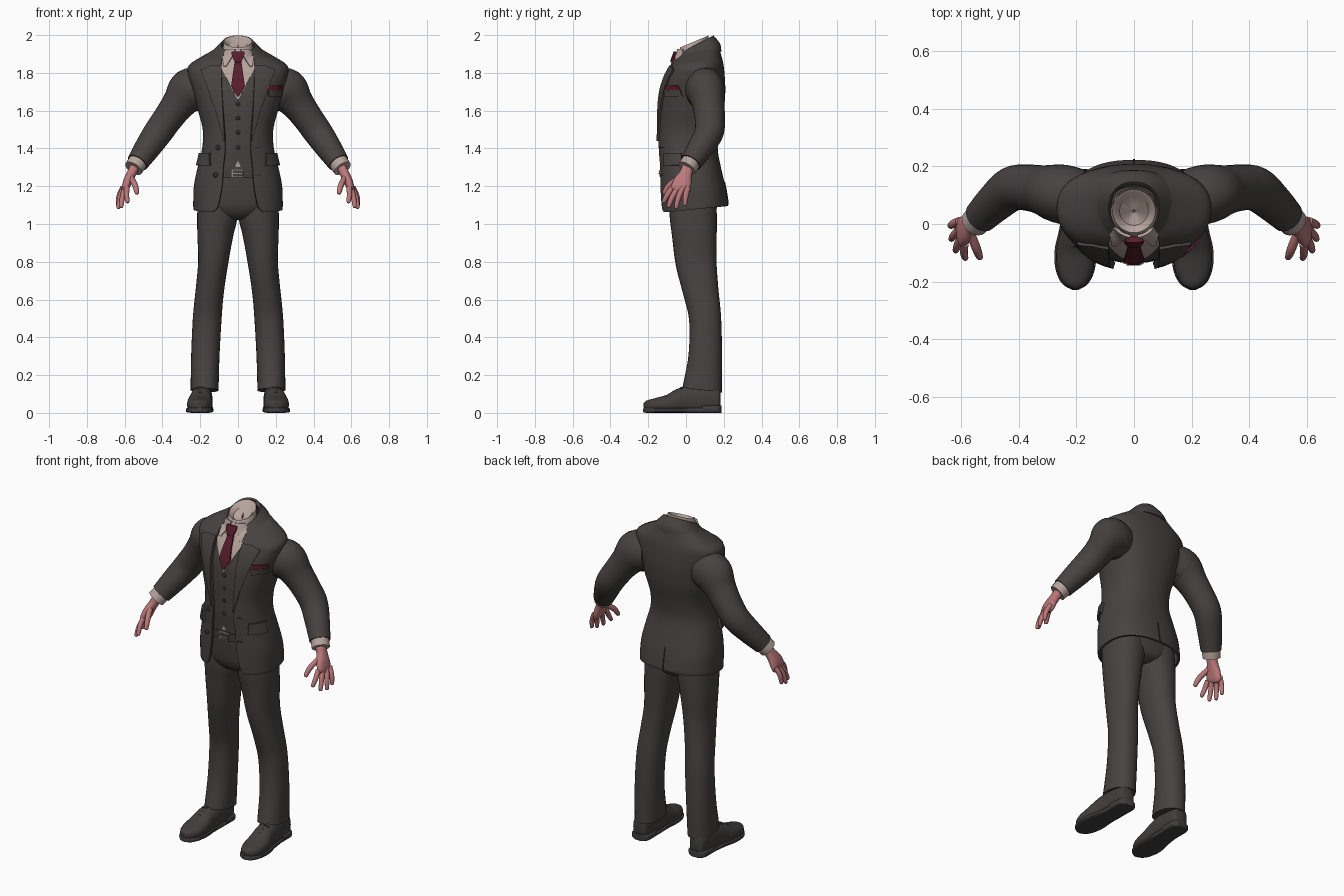
import bpy, bmesh, math
from mathutils import Vector
from mathutils.bvhtree import BVHTree

if "Cube" in bpy.data.objects:
    bpy.data.objects.remove(bpy.data.objects["Cube"])


def material(name, rgb):
    m = bpy.data.materials.new(name)
    m.diffuse_color = (*rgb, 1)
    m.use_nodes = True
    m.node_tree.nodes["Principled BSDF"].inputs["Base Color"].default_value = m.diffuse_color
    return m


SUIT = material("charcoal cloth", (0.062, 0.055, 0.052))
SHOE = material("dark leather", (0.053, 0.048, 0.046))
DARK = material("button black", (0.03, 0.027, 0.026))
SHIRT = material("beige shirt", (0.47, 0.37, 0.335))
SKIN = material("skin", (0.50, 0.19, 0.195))
TIE = material("wine red", (0.095, 0.012, 0.025))
METAL = material("buckle metal", (0.28, 0.26, 0.24))


def smooth(rows, k=5):
    """Catmull-Rom interpolation of number rows."""
    p = [Vector(r) for r in rows]
    p = [2 * p[0] - p[1]] + p + [2 * p[-1] - p[-2]]
    out = []
    for i in range(1, len(p) - 2):
        a, b, c, d = p[i - 1:i + 3]
        for j in range(k):
            t = j / k
            out.append(0.5 * (2 * b + (c - a) * t + (2 * a - 5 * b + 4 * c - d) * t * t
                              + (3 * b - a - 3 * c + d) * t ** 3))
    return out + [p[-2]]


def spow(v, e):
    return math.copysign(abs(v) ** e, v)


def make(name, grid, mat, wall=0, offset=-1, mirror=False, cap=False, recalc=True):
    """Skin a grid of points; optional wall thickness, mirror and end caps."""
    bm = bmesh.new()
    vs = [[bm.verts.new(p) for p in row] for row in grid]
    for r, s in zip(vs, vs[1:]):
        for j in range(len(r) - 1):
            bm.faces.new((r[j], r[j + 1], s[j + 1], s[j]))
    if cap:
        bm.faces.new(vs[0][:-1])
        bm.faces.new(vs[-1][:-1])
    bmesh.ops.remove_doubles(bm, verts=bm.verts, dist=1e-5)
    bmesh.ops.dissolve_degenerate(bm, edges=bm.edges, dist=1e-6)
    if recalc:
        bmesh.ops.recalc_face_normals(bm, faces=bm.faces)
    me = bpy.data.meshes.new(name)
    bm.to_mesh(me)
    bm.free()
    me.materials.append(mat)
    ob = bpy.data.objects.new(name, me)
    bpy.context.collection.objects.link(ob)
    if wall:
        s = ob.modifiers.new("wall", 'SOLIDIFY')
        s.thickness, s.offset = wall, offset
    if mirror:
        ob.modifiers.new("mirror", 'MIRROR')
    return ob


def body_grid(rows, n=2.4, seg=56, closed=False):
    """Rows: front z, back z, half width, front y, back y, half opening."""
    grid = []
    for zf, zb, w, yf, yb, ox in rows:
        ox = 0 if closed else max(ox, 0)
        t0 = math.asin(min(1, ox / w) ** (n / 2))
        line = []
        for j in range(seg + 1):
            t = t0 + (2 * math.pi - 2 * t0) * j / seg
            y = (yf + yb) / 2 - (yb - yf) / 2 * spow(math.cos(t), 2 / n)
            f = (y - yf) / (yb - yf)
            line.append(Vector((w * spow(math.sin(t), 2 / n), y, zf + (zb - zf) * f)))
        grid.append(line)
    return grid


def tube(name, rows, mat, n=2, ref=(0, 1, 0), seg=24, k=5, mirror=True, floor=None):
    """Rows: x, y, z, radius along ref, radius across it."""
    rows = smooth(rows, k)
    c = [Vector(r[:3]) for r in rows]
    grid = []
    for i, r in enumerate(rows):
        t = (c[min(i + 1, len(c) - 1)] - c[max(i - 1, 0)]).normalized()
        u = Vector(ref)
        u = (u - t * u.dot(t)).normalized()
        v = t.cross(u)
        line = []
        for j in range(seg + 1):
            a = 2 * math.pi * j / seg
            p = c[i] + u * r[3] * spow(math.cos(a), 2 / n) + v * r[4] * spow(math.sin(a), 2 / n)
            if floor is not None:
                p.z = max(p.z, floor)
            line.append(p)
        grid.append(line)
    return make(name, grid, mat, mirror=mirror, cap=True)


def tree_of(*grids):
    pts, faces = [], []
    for g in grids:
        m, base = len(g[0]), len(pts)
        pts += [p for row in g for p in row]
        faces += [(base + i * m + j, base + i * m + j + 1, base + (i + 1) * m + j + 1, base + (i + 1) * m + j)
                  for i in range(len(g) - 1) for j in range(m - 1)]
    return BVHTree.FromPolygons(pts, faces)


def land(tree, p, d):
    hit = tree.ray_cast(p - d * 2, d)[0]
    return hit if hit else tree.find_nearest(p)[0]


def drape(name, tree, rows, mat, thick=0.008, lift=0.0, way='front', mirror=False, cols=6):
    """Lay a plate on a surface. Rows: z, start, end across the plate."""
    d = {'front': Vector((0, 1, 0)), 'back': Vector((0, -1, 0)), 'side': Vector((-1, 0, 0))}[way]
    fine = []
    for a, b in zip(rows, rows[1:]):
        fine += [Vector(a).lerp(Vector(b), i / 4) for i in range(4)]
    fine.append(Vector(rows[-1]))
    grid = []
    for z, s, e in fine:
        line = []
        for j in range(cols + 1):
            q = s + (e - s) * j / cols
            p = Vector((0.3, q, z)) if way == 'side' else Vector((q, -0.1 * d.y, z))
            line.append(land(tree, p, d) - d * (thick / 2 + lift))
        grid.append(line)
    return make(name, grid, mat, wall=thick, offset=0, mirror=mirror)


def button(name, tree, x, z, r=0.011):
    p = land(tree, Vector((x, -0.1, z)), Vector((0, 1, 0)))
    bpy.ops.mesh.primitive_uv_sphere_add(segments=12, ring_count=8, radius=r, location=p)
    ob = bpy.context.object
    ob.name, ob.scale = name, (1, 0.55, 1)
    ob.data.materials.append(DARK)


# Jacket body
jacket_rows = smooth([
    (1.06, 1.095, .236, -.138, .222, .135), (1.09, 1.12, .237, -.14, .221, .108),
    (1.20, 1.20, .234, -.142, .208, .085), (1.30, 1.30, .214, -.143, .185, .078),
    (1.40, 1.40, .190, -.150, .168, .068), (1.50, 1.50, .187, -.150, .180, .072),
    (1.60, 1.60, .212, -.148, .200, .080), (1.70, 1.70, .238, -.138, .208, .086),
    (1.78, 1.78, .262, -.112, .205, .088), (1.83, 1.845, .262, -.085, .198, .088),
    (1.865, 1.895, .200, -.062, .186, .085), (1.885, 1.945, .130, -.042, .170, .080),
    (1.90, 1.985, .088, -.025, .138, .066)])
make("jacket", body_grid(jacket_rows), SUIT, wall=0.012, recalc=False)
jacket = tree_of(body_grid(jacket_rows, closed=True))

# Waistcoat under the jacket, and the shirt neck with its dished opening
vest_rows = [(a, b - .01, w - .016, f + .015, k - .016, 0) for a, b, w, f, k, o in jacket_rows if a > 1.285]
vest_grid = body_grid(vest_rows)
make("waistcoat", vest_grid, SUIT, recalc=False)
neck_rows = [(1.80, 1.90, .095, -.068, .118, 0), (1.87, 1.94, .084, -.055, .120, 0),
             (1.935, 1.998, .074, -.030, .120, 0), (1.932, 1.994, .066, -.022, .112, 0),
             (1.915, 1.965, .050, -.005, .095, 0), (1.915, 1.945, .004, .040, .050, 0)]
neck_grid = body_grid(neck_rows, n=2)
make("shirt_neck", neck_grid, SHIRT, recalc=False)
chest = tree_of(vest_grid, neck_grid[:3])

# Shirt front, collar points and tie
drape("shirt_front", chest, [(1.655, 0, 0), (1.74, -.045, .045), (1.82, -.086, .086), (1.89, -.088, .088)],
      SHIRT, 0.006, cols=12)
drape("shirt_hem", chest, [(1.335, 0, 0), (1.292, -.022, .022)], SHIRT, 0.005)
drape("shirt_collar", chest, [(1.925, .012, .062), (1.88, .032, .082), (1.835, .062, .078)],
      SHIRT, 0.010, 0.004, mirror=True)
drape("tie_blade", chest, [(1.87, -.016, .016), (1.73, -.036, .036), (1.675, -.004, .004)], TIE, 0.012, 0.004)
drape("tie_knot", chest, [(1.91, -.030, .030), (1.895, -.032, .032), (1.855, -.016, .016)], TIE, 0.022, 0.004)
for i, z in enumerate((1.635, 1.56, 1.485, 1.405)):
    button("waistcoat_button_%d" % i, chest, 0, z)

# Lapels and collar
drape("lapels", jacket, [(1.44, .070, .074), (1.58, .078, .112), (1.72, .085, .160), (1.815, .088, .196),
                         (1.835, .088, .145)], SUIT, 0.012, mirror=True)
collar_rows = smooth([(1.825, 1.915, .172, -.088, .188, .088), (1.865, 1.955, .132, -.066, .180, .084),
                      (1.905, 1.998, .088, -.034, .146, .066)])
make("jacket_collar", body_grid(collar_rows, n=2.2), SUIT, wall=0.012, recalc=False)

# Pockets, handkerchief, jacket buttons, buttonholes and back vent
drape("pocket_flaps", jacket, [(1.375, -.112, -.025), (1.31, -.116, -.025)], SUIT, 0.016, way='side', mirror=True)
drape("breast_pocket", jacket, [(1.708, .160, .232), (1.675, .163, .228)], SUIT, 0.012)
drape("handkerchief", jacket, [(1.732, .160, .232), (1.708, .160, .232)], TIE, 0.009)
for i, (x, z) in enumerate(((-.105, 1.405), (-.118, 1.26))):
    button("jacket_button_%d" % i, jacket, x, z, 0.014)
    drape("buttonhole_%d" % i, jacket, [(z + .003, .09, .125), (z - .003, .09, .125)], DARK, 0.004)
drape("back_vent", jacket, [(1.225, -.003, .003), (1.10, -.004, .004)], DARK, 0.004, way='back')

# Trousers and belt
seat = smooth([(1.02, 1.02, .060, -.03, .11, 0), (1.045, 1.045, .135, -.075, .15, 0),
               (1.10, 1.10, .205, -.105, .165, 0), (1.20, 1.20, .200, -.118, .165, 0),
               (1.30, 1.30, .185, -.124, .150, 0)])
make("trouser_seat", body_grid(seat), SUIT, cap=True)
tube("trouser_legs", [(.105, .034, 1.18, .125, .102), (.109, .038, 1.05, .125, .107), (.120, .044, .95, .119, .096),
                      (.131, .053, .80, .109, .080), (.149, .077, .65, .095, .075), (.163, .101, .50, .085, .076),
                      (.173, .102, .30, .089, .075), (.177, .085, .12, .105, .074)], SUIT, n=2.2, seg=32)
belt_grid = body_grid([(1.245, 1.245, .197, -.130, .165, 0), (1.292, 1.292, .192, -.131, .157, 0)])
make("belt", belt_grid, SHOE, wall=0.006, recalc=False)
belt = tree_of(belt_grid)
drape("buckle", belt, [(1.294, -.036, .030), (1.242, -.036, .030)], METAL, 0.008)
drape("buckle_inset", belt, [(1.284, -.026, .030), (1.252, -.026, .030)], SHOE, 0.004, 0.007)
drape("buckle_prong", belt, [(1.271, -.026, .022), (1.265, -.026, .022)], METAL, 0.004, 0.010)

# Sleeves and shirt cuffs
tube("sleeves", [(.19, .09, 1.715, .100, .105), (.255, .105, 1.705, .102, .118), (.315, .118, 1.635, .086, .090),
                 (.37, .126, 1.56, .080, .080), (.423, .122, 1.485, .077, .077), (.48, .076, 1.402, .068, .069),
                 (.532, .025, 1.325, .058, .058)], SUIT, seg=32)
tube("shirt_cuffs", [(.515, .04, 1.35, .050, .050), (.537, .02, 1.318, .051, .051), (.553, .004, 1.294, .050, .050)],
     SHIRT, k=2)

# Hands
tube("palms", [(.540, .014, 1.315, .030, .026), (.565, -.002, 1.265, .034, .025), (.584, -.018, 1.225, .048, .024),
               (.598, -.029, 1.185, .052, .019), (.602, -.034, 1.168, .036, .010)], SKIN, n=2.4)
fingers = {"index": ((.588, -.070, 1.195), (.590, -.098, 1.155), (.585, -.118, 1.118)),
           "middle": ((.598, -.045, 1.190), (.612, -.074, 1.14), (.618, -.092, 1.093)),
           "ring": ((.606, -.018, 1.190), (.625, -.040, 1.14), (.633, -.052, 1.088)),
           "little": ((.607, .010, 1.195), (.629, -.001, 1.15), (.636, -.006, 1.103)),
           "thumb": ((.566, -.035, 1.245), (.545, -.088, 1.205), (.535, -.115, 1.165))}
for name, (a, b, c) in fingers.items():
    tip = Vector(c) + (Vector(c) - Vector(b)).normalized() * 0.008
    r = 0.016 if name == "thumb" else 0.0145
    tube(name + "_fingers", [(*a, r, r), (*b, r, r * .95), (*c, r * .72, r * .72), (*tip, .003, .003)],
         SKIN, seg=12, k=4)

# Shoes with soles, heels and laces
X = (1, 0, 0)
tube("shoes", [(.190, .182, .070, .022, .045), (.190, .165, .070, .046, .068), (.191, .06, .070, .056, .078),
               (.196, -.02, .064, .058, .070), (.202, -.09, .048, .067, .050), (.204, -.16, .040, .062, .038),
               (.204, -.205, .036, .040, .030), (.204, -.224, .034, .012, .016)], SHOE, n=2.4, ref=X, floor=.018)
tube("soles", [(.190, .184, .014, .028, .014), (.190, .165, .014, .052, .014), (.191, .06, .014, .057, .014),
               (.197, -.02, .014, .062, .014), (.203, -.10, .014, .073, .014), (.204, -.165, .014, .066, .014),
               (.204, -.208, .014, .044, .014), (.204, -.227, .016, .012, .012)], SHOE, n=4, ref=X, floor=0)
tube("heels", [(.190, .187, .020, .030, .020), (.190, .165, .020, .055, .020), (.191, .085, .020, .057, .020)],
     SHOE, n=5, ref=X, floor=0)
for i, (y, z) in enumerate(((-.025, .132), (-.05, .121), (-.075, .107))):
    tube("laces_%d" % i, [(.172, y, z - .007, .005, .005), (.199, y, z, .005, .005), (.226, y, z - .007, .005, .005)],
         DARK, seg=8, k=3)

# Bake modifiers and shade smoothly while keeping real edges
bpy.ops.object.select_all(action='SELECT')
bpy.context.view_layer.objects.active = bpy.context.scene.objects["jacket"]
bpy.ops.object.convert(target='MESH')
bpy.ops.object.shade_smooth_by_angle(angle=math.radians(40))
